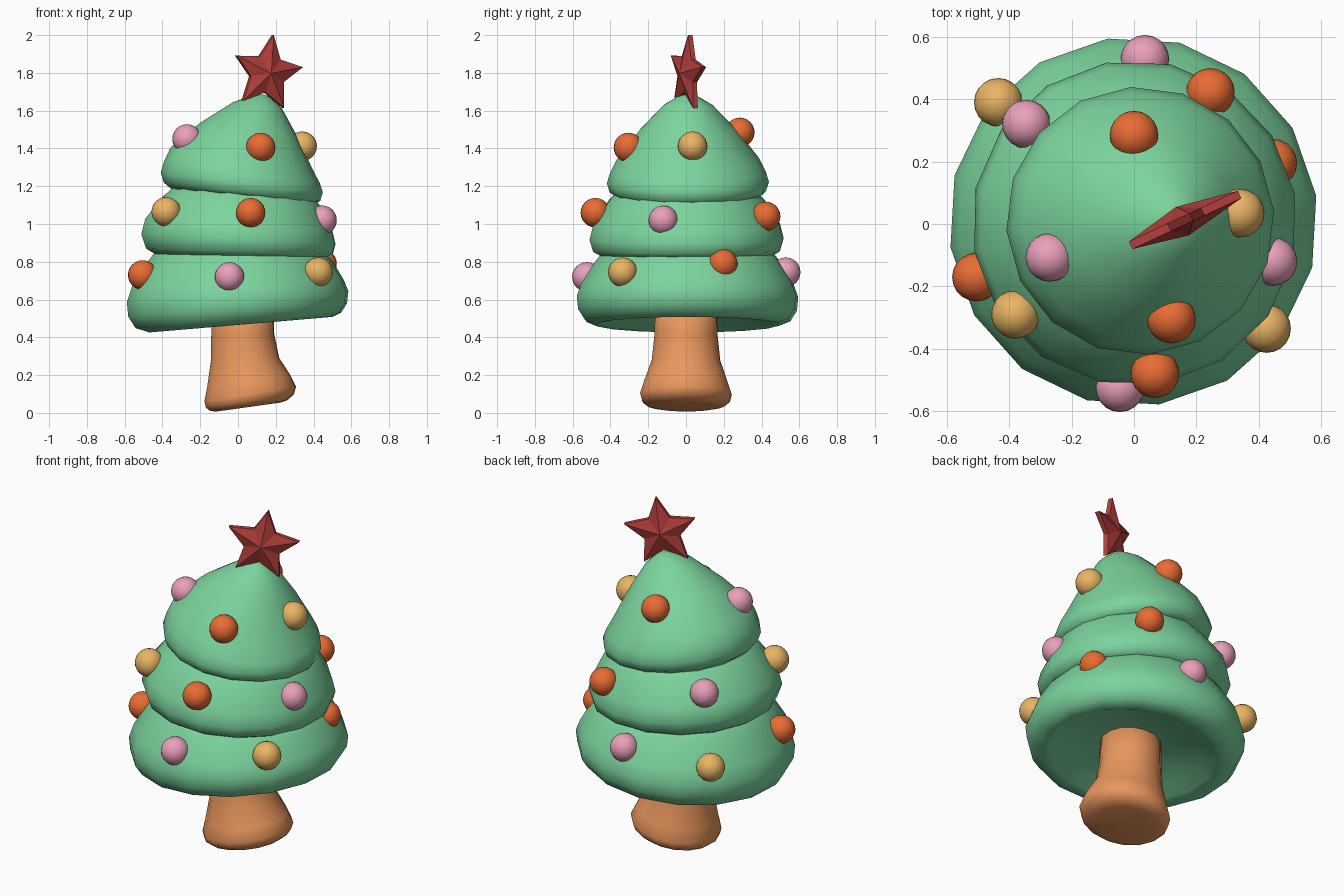
import bpy, bmesh
from math import sin, cos, radians, tau, pi


def material(name, rgb):
    m = bpy.data.materials.new(name)
    m.diffuse_color = (*rgb, 1)
    return m


GREEN = material("green", (0.2, 0.66, 0.34))
WOOD = material("wood", (0.82, 0.31, 0.11))
RED = material("red", (0.45, 0.05, 0.045))
BALL_MATS = {
    "pink": material("pink", (0.82, 0.35, 0.5)),
    "yellow": material("yellow", (0.82, 0.46, 0.13)),
    "orange": material("orange", (0.82, 0.15, 0.035)),
}


def finish(bm, name, mat, smooth=True):
    bmesh.ops.recalc_face_normals(bm, faces=bm.faces)
    for f in bm.faces:
        f.smooth = smooth
    me = bpy.data.meshes.new(name)
    bm.to_mesh(me)
    bm.free()
    me.materials.append(mat)
    ob = bpy.data.objects.new(name, me)
    bpy.context.collection.objects.link(ob)
    return ob


def loft(name, rings, mat, cy=0.0, turn=8, sides=16):
    """Closed skin over tilted rings: (centre x, centre z, radius, slope along x)."""
    bm = bmesh.new()
    loops = []
    for cx, z, r, slope in rings:
        loop = []
        for i in range(sides):
            a = tau * i / sides + radians(turn)
            loop.append(bm.verts.new((cx + r * cos(a), cy + r * sin(a), z + slope * r * cos(a))))
        loops.append(loop)
    for lo, hi in zip(loops, loops[1:]):
        for i in range(sides):
            j = (i + 1) % sides
            bm.faces.new((lo[i], lo[j], hi[j], hi[i]))
    bm.faces.new(loops[0])
    bm.faces.new(loops[-1])
    return finish(bm, name, mat)


# Trunk with flared, leaning foot
loft("trunk", [(0.057, 0.031, 0.17, 0.14), (0.057, 0.038, 0.205, 0.14), (0.063, 0.062, 0.235, 0.15),
               (0.065, 0.1, 0.245, 0.16), (0.057, 0.17, 0.222, 0.14), (0.037, 0.28, 0.183, 0.06),
               (0.025, 0.42, 0.168, 0), (0.022, 0.6, 0.165, 0)], WOOD)

# Three foliage tiers, each tilted, with dished undersides
loft("bottom_tier", [(0.02, 0.55, 0.12, 0.08), (0.02, 0.51, 0.38, 0.08), (0.02, 0.475, 0.45, 0.085),
                     (0.015, 0.467, 0.49, 0.085), (0.002, 0.49, 0.55, 0.075), (-0.002, 0.545, 0.585, 0.06),
                     (-0.002, 0.615, 0.592, 0.05), (0.0, 0.685, 0.567, 0.03), (0.015, 0.8, 0.495, -0.01),
                     (0.02, 0.92, 0.4, -0.03)], GREEN, cy=0.008)
loft("middle_tier", [(0.02, 0.86, 0.12, -0.01), (0.02, 0.835, 0.4, -0.01), (0.018, 0.825, 0.45, -0.015),
                     (0.008, 0.855, 0.502, -0.03), (0.002, 0.92, 0.522, -0.05), (0.005, 0.995, 0.503, -0.07),
                     (0.03, 1.12, 0.42, -0.09), (0.05, 1.25, 0.3, -0.1)], GREEN, cy=0.003, turn=10)
loft("top_tier", [(0.02, 1.18, 0.1, -0.1), (0.02, 1.15, 0.33, -0.11), (0.02, 1.145, 0.375, -0.11),
                  (0.021, 1.17, 0.415, -0.12), (0.02, 1.22, 0.43, -0.12), (0.02, 1.275, 0.413, -0.135),
                  (0.02, 1.345, 0.378, -0.16), (0.06, 1.495, 0.26, -0.16), (0.1, 1.63, 0.13, -0.1),
                  (0.115, 1.675, 0.055, -0.04), (0.12, 1.686, 0.015, 0)], GREEN, cy=0.01, turn=4)

# Baubles
BALLS = [
    ("pink", -0.045, -0.525, 0.72), ("yellow", 0.425, -0.335, 0.745), ("orange", 0.445, 0.195, 0.79),
    ("pink", 0.035, 0.528, 0.745), ("yellow", -0.435, 0.39, 0.70), ("orange", -0.505, -0.17, 0.73),
    ("orange", 0.067, -0.48, 1.06), ("pink", 0.445, -0.12, 1.02), ("orange", 0.245, 0.422, 1.04),
    ("pink", -0.345, 0.32, 1.09), ("yellow", -0.38, -0.29, 1.065),
    ("orange", 0.12, -0.305, 1.405), ("yellow", 0.34, 0.035, 1.412), ("orange", 0.0, 0.285, 1.485),
    ("pink", -0.27, -0.107, 1.45),
]
for n, (colour, x, y, z) in enumerate(BALLS, 1):
    bm = bmesh.new()
    bmesh.ops.create_uvsphere(bm, u_segments=20, v_segments=12, radius=0.078)
    finish(bm, f"bauble_{n}", BALL_MATS[colour]).location = (x, y, z)

# Faceted five-pointed star with raised centres
bm = bmesh.new()
front, back = [], []
for i in range(10):
    a = radians(81) + i * pi / 5
    r = 0.102 if i % 2 else 0.205
    for side, y in ((front, -0.013), (back, 0.013)):
        side.append(bm.verts.new((r * cos(a), y, r * sin(a))))
for side, y in ((front, -0.05), (back, 0.05)):
    peak = bm.verts.new((0, y, 0))
    for i in range(10):
        bm.faces.new((side[i], side[(i + 1) % 10], peak))
for i in range(10):
    j = (i + 1) % 10
    bm.faces.new((front[i], front[j], back[j], back[i]))
star = finish(bm, "star", RED, smooth=False)
star.location = (0.155, 0.009, 1.798)
star.rotation_euler = (0, 0, radians(25))
